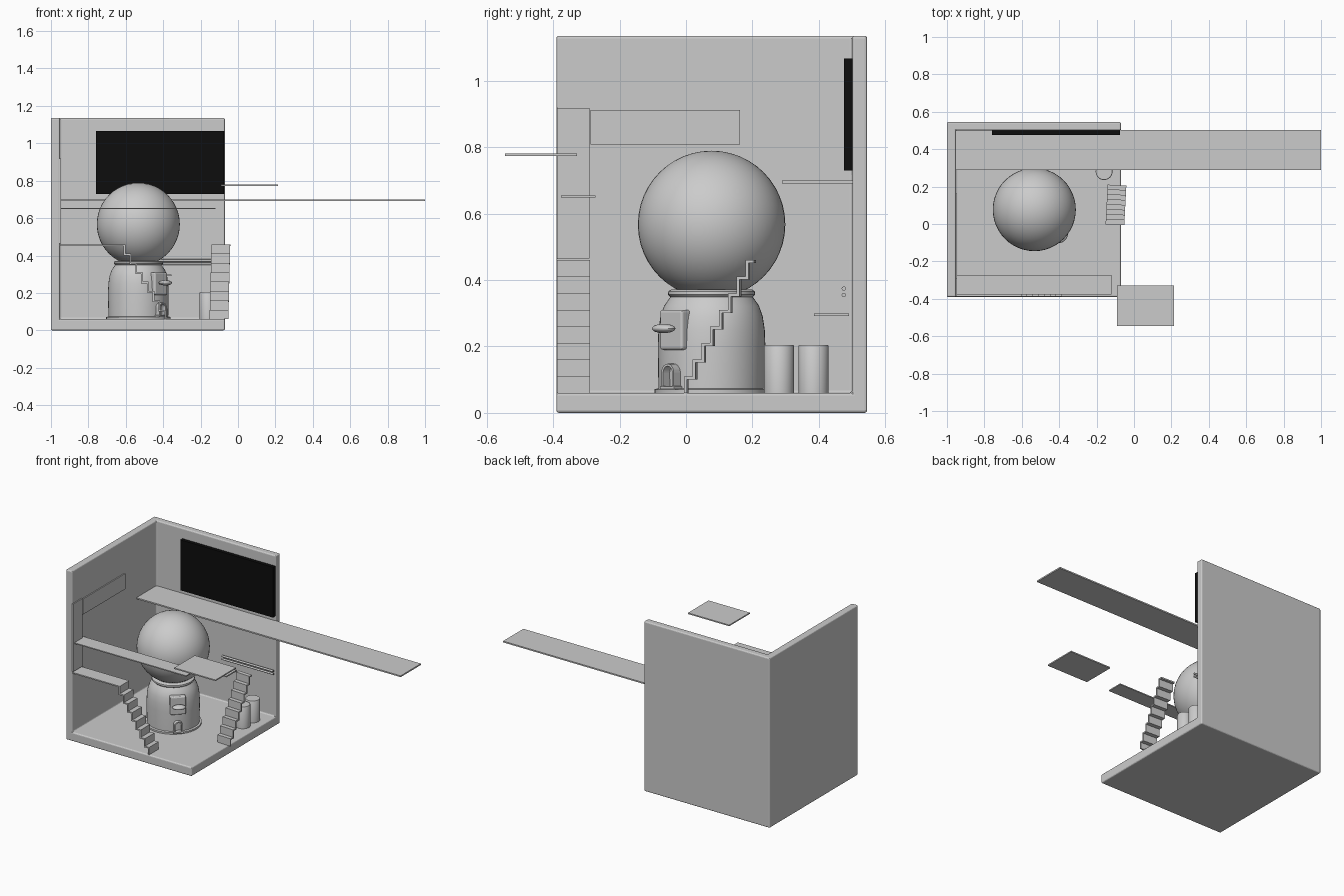
import bpy, bmesh
from math import pi, radians, cos, sin
from mathutils import Matrix

if "Cube" in bpy.data.objects:
    bpy.data.objects.remove(bpy.data.objects["Cube"])


def make(name, bm, smooth=False):
    bmesh.ops.recalc_face_normals(bm, faces=bm.faces)
    me = bpy.data.meshes.new(name)
    bm.to_mesh(me)
    bm.free()
    ob = bpy.data.objects.new(name, me)
    bpy.context.collection.objects.link(ob)
    if smooth:
        bpy.ops.object.select_all(action='DESELECT')
        bpy.context.view_layer.objects.active = ob
        ob.select_set(True)
        bpy.ops.object.shade_smooth_by_angle(angle=radians(35))
    return ob


def bevel(ob, width, segments=3):
    m = ob.modifiers.new("bevel", 'BEVEL')
    m.width, m.segments, m.limit_method = width, segments, 'ANGLE'


def box(name, x0, x1, y0, y1, z0, z1, bev=0):
    bm = bmesh.new()
    mat = Matrix.Translation(((x0+x1)/2, (y0+y1)/2, (z0+z1)/2)) @ \
        Matrix.Diagonal((x1-x0, y1-y0, z1-z0, 1))
    bmesh.ops.create_cube(bm, size=1, matrix=mat)
    ob = make(name, bm)
    if bev:
        bevel(ob, bev)
    return ob


def lathe(name, profile, loc, seg=48):
    bm = bmesh.new()
    vs = [bm.verts.new((r, 0, z)) for r, z in profile]
    es = [bm.edges.new(p) for p in zip(vs, vs[1:])]
    bmesh.ops.spin(bm, geom=vs + es, cent=(0, 0, 0), axis=(0, 0, 1),
                   angle=2*pi, steps=seg, use_duplicate=False)
    bmesh.ops.remove_doubles(bm, verts=bm.verts, dist=1e-5)
    ob = make(name, bm, True)
    ob.location = loc
    return ob


def extrude(name, pts, depth):
    # outline in local x-z, thickness along local y, centred
    bm = bmesh.new()
    f = bm.faces.new([bm.verts.new((x, -depth/2, z)) for x, z in pts])
    r = bmesh.ops.extrude_face_region(bm, geom=[f])
    bmesh.ops.translate(bm, vec=(0, depth, 0),
                        verts=[v for v in r['geom'] if isinstance(v, bmesh.types.BMVert)])
    return make(name, bm)


def stairs(name, n, run, rise, width, t, loc, angle):
    # folded ribbon climbing along local +x
    top = [(0, 0)]
    for i in range(n):
        top += [(i*run, (i+1)*rise), ((i+1)*run, (i+1)*rise)]
    low = [(x+t, z-t) for x, z in top[1:-1]]
    pts = top + [(top[-1][0], top[-1][1]-t)] + low[::-1] + [(t, 0)]
    ob = extrude(name, pts, width)
    ob.location, ob.rotation_euler = loc, (0, 0, radians(angle))
    return ob


# room corner: floor, left wall and back wall in one shell
room = box("room_shell", -1, -0.07, -0.39, 0.545, 0, 1.135)
cut = box("room_cutter", -0.953, 0.5, -1, 0.5, 0.06, 2)
b = room.modifiers.new("hollow", 'BOOLEAN')
b.operation, b.object, b.solver = 'DIFFERENCE', cut, 'EXACT'
dg = bpy.context.evaluated_depsgraph_get()
room_mesh = bpy.data.meshes.new_from_object(room.evaluated_get(dg))
room.modifiers.clear()
room.data = room_mesh
bpy.data.objects.remove(cut)
bevel(room, 0.008)

# blackboard and wall panels
board = box("blackboard", -0.76, -0.075, 0.476, 0.503, 0.73, 1.066)
black = bpy.data.materials.new("black")
black.diffuse_color = (0.004, 0.004, 0.004, 1)
black.use_nodes = True
black.node_tree.nodes["Principled BSDF"].inputs["Base Color"].default_value = black.diffuse_color
board.data.materials.append(black)
box("wall_door", -0.96, -0.946, -0.388, -0.29, 0.465, 0.918)
box("wall_panel", -0.96, -0.946, -0.287, 0.162, 0.808, 0.912)

# shelves and platforms
box("long_shelf", -0.953, 1.0, 0.289, 0.503, 0.691, 0.7)
box("floating_platform", -0.09, 0.215, -0.545, -0.328, 0.773, 0.781)
box("side_shelf", -0.953, -0.12, -0.376, -0.272, 0.648, 0.655)
box("landing", -0.953, -0.618, -0.388, -0.289, 0.452, 0.46)
box("low_shelf", -0.60, -0.355, 0.385, 0.49, 0.291, 0.299)

# staircases
stairs("front_stairs", 8, 0.031, 0.05, 0.099, 0.009, (-0.385, -0.3385, 0.06), 180)
stairs("right_stairs", 8, 0.0265, 0.05, 0.10, 0.009, (-0.102, -0.004, 0.06), 87)

# pair of wall rods
for i, z in enumerate((0.355, 0.374)):
    bm = bmesh.new()
    bmesh.ops.create_cone(bm, cap_ends=True, segments=20, radius1=0.0065,
                          radius2=0.0065, depth=0.38)
    rod = make(f"wall_rod_{i+1}", bm, True)
    rod.location, rod.rotation_euler = (-0.26, 0.475, z), (0, pi/2, 0)

# barrels
for i, y in enumerate((0.28, 0.384)):
    lathe(f"barrel_{i+1}", [(0, 0.06), (0.045, 0.06), (0.045, 0.202), (0.043, 0.205), (0, 0.205)],
          (-0.16, y, 0), 32)

# round-topped machine: globe on a pedestal
CX, CY = -0.533, 0.077
bm = bmesh.new()
bmesh.ops.create_uvsphere(bm, u_segments=48, v_segments=24, radius=0.222)
globe = make("globe", bm, True)
globe.location = (CX, CY, 0.567)
lathe("pedestal", [(0, 0.058), (0.172, 0.058), (0.172, 0.071), (0.160, 0.074), (0.162, 0.20),
                   (0.160, 0.25), (0.154, 0.29), (0.143, 0.322), (0.127, 0.345), (0.124, 0.349),
                   (0.131, 0.356), (0.130, 0.366), (0.122, 0.371), (0, 0.371)], (CX, CY, 0))


def on_body(ob, dist, z):
    # place on the pedestal's front right side, facing outward
    ob.location = (CX + dist*cos(pi/4), CY - dist*sin(pi/4), z)
    ob.rotation_euler = (0, 0, pi/4)


# coin plate with turning handle
plate = box("dial_plate", -0.048, 0.048, -0.02, 0.02, -0.06, 0.06, 0.008)
on_body(plate, 0.155, 0.25)
bm = bmesh.new()
bmesh.ops.create_uvsphere(bm, u_segments=24, v_segments=12, radius=1,
                          matrix=Matrix.Diagonal((0.042, 0.028, 0.014, 1)))
on_body(make("dial_handle", bm, True), 0.204, 0.254)

# arched outlet chute, open at the front
arch = [(0.026*cos(pi*k/10), 0.042 + 0.026*sin(pi*k/10)) for k in range(11)]
inner = [(x*0.72, 0.042 + (z-0.042)*0.72) for x, z in arch]
chute = extrude("outlet_chute", [(0.026, 0)] + arch + [(-0.026, 0), (-0.019, 0)]
                + inner[::-1] + [(0.019, 0)], 0.045)
on_body(chute, 0.165, 0.08)
on_body(box("outlet_floor", -0.03, 0.03, -0.03, 0.03, 0, 0.01, 0.002), 0.16, 0.071)
